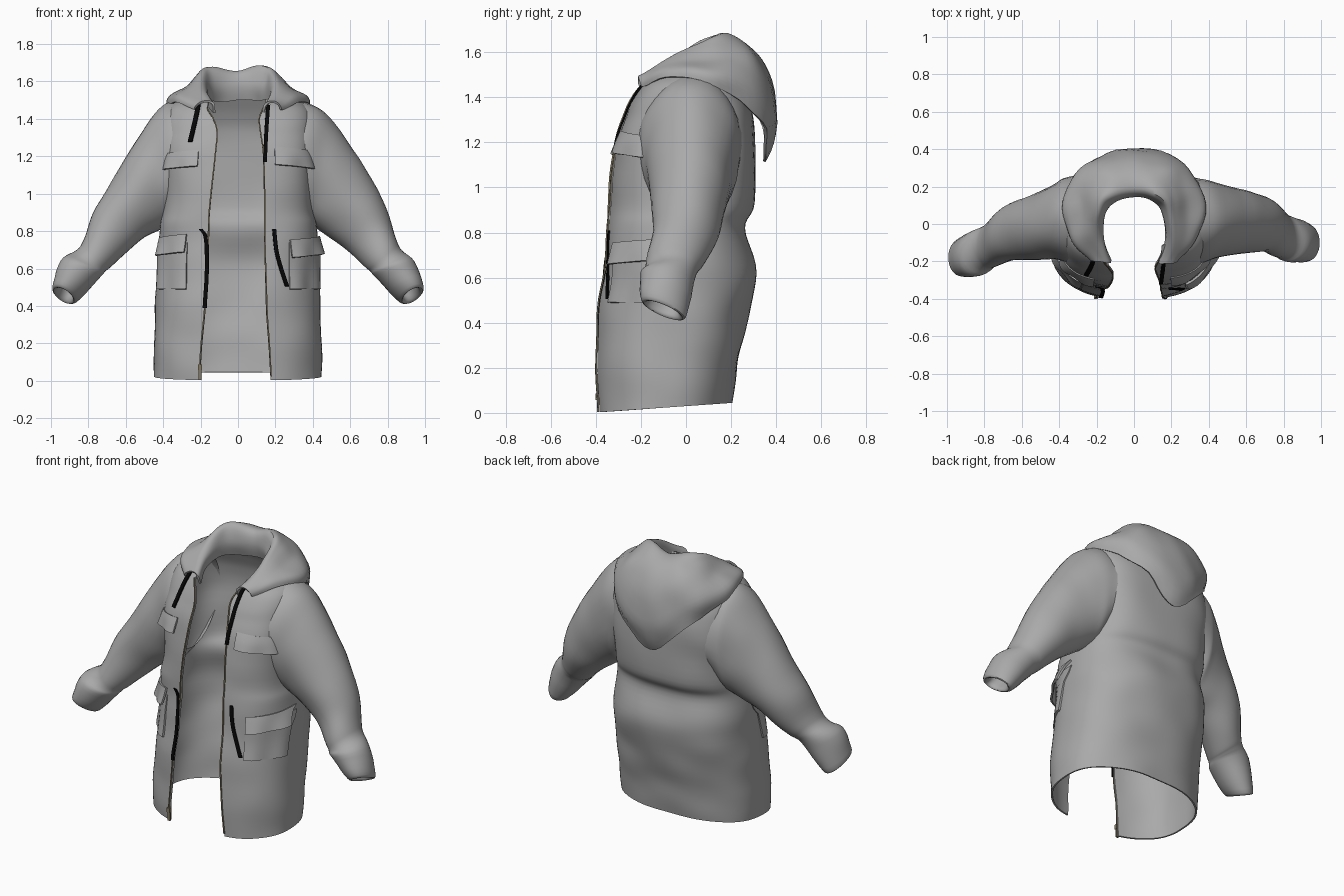
import bpy, bmesh, math
from mathutils import Vector, noise

if "Cube" in bpy.data.objects:
    bpy.data.objects.remove(bpy.data.objects["Cube"])


def material(name, col):
    m = bpy.data.materials.new(name)
    m.diffuse_color = (*col, 1)
    m.use_nodes = True
    m.node_tree.nodes["Principled BSDF"].inputs["Base Color"].default_value = m.diffuse_color
    return m


GREY = material("grey_cloth", (0.40, 0.40, 0.40))
BLACK = material("black_cord", (0.002, 0.002, 0.002))
BRASS = material("dull_brass", (0.22, 0.19, 0.12))


def catmull(pts, n):
    """Dense smooth list through the given vectors."""
    out = []
    for i in range(len(pts) - 1):
        a, b = pts[max(i - 1, 0)], pts[i]
        c, d = pts[i + 1], pts[min(i + 2, len(pts) - 1)]
        for k in range(n):
            t = k / n
            out.append(0.5 * (2 * b + (c - a) * t + (2 * a - 5 * b + 4 * c - d) * t * t
                              + (3 * b - a - 3 * c + d) * t ** 3))
    return out + [pts[-1]]


def sheet(name, rows, mat, thick=0.0, closed=False):
    """Grid surface from rows of points, optionally thickened inward."""
    bm = bmesh.new()
    grid = [[bm.verts.new(p) for p in r] for r in rows]
    for r0, r1 in zip(grid, grid[1:]):
        n = len(r0)
        for j in range(n if closed else n - 1):
            k = (j + 1) % n
            bm.faces.new((r0[j], r0[k], r1[k], r1[j]))
    me = bpy.data.meshes.new(name)
    bm.to_mesh(me)
    bm.free()
    me.materials.append(mat)
    ob = bpy.data.objects.new(name, me)
    bpy.context.collection.objects.link(ob)
    bpy.ops.object.select_all(action='DESELECT')
    ob.select_set(True)
    bpy.context.view_layer.objects.active = ob
    if thick:
        md = ob.modifiers.new("thickness", 'SOLIDIFY')
        md.thickness, md.offset = thick, -1
        bpy.ops.object.modifier_apply(modifier=md.name)
    bpy.ops.object.shade_smooth_by_angle(angle=math.radians(40))
    return ob


# ---- Body shell: height, half width, front y, back y, left/right opening, tilt
BODY = [
    (0.03, 0.450, -0.395, 0.205, 0.200, 0.175, 0.07),
    (0.20, 0.452, -0.405, 0.230, 0.195, 0.165, 0.04),
    (0.40, 0.440, -0.395, 0.270, 0.172, 0.150, 0.00),
    (0.62, 0.435, -0.370, 0.312, 0.160, 0.145, 0.00),
    (0.82, 0.420, -0.350, 0.262, 0.155, 0.140, 0.00),
    (0.93, 0.405, -0.340, 0.300, 0.148, 0.140, 0.00),
    (1.20, 0.400, -0.310, 0.310, 0.120, 0.135, 0.00),
    (1.33, 0.405, -0.265, 0.295, 0.110, 0.118, 0.00),
    (1.41, 0.395, -0.230, 0.260, 0.130, 0.112, 0.04),
    (1.47, 0.360, -0.200, 0.225, 0.160, 0.130, 0.10),
    (1.51, 0.290, -0.175, 0.195, 0.160, 0.145, 0.18),
    (1.535, 0.200, -0.155, 0.170, 0.155, 0.150, 0.25),
]
DENSE = catmull([Vector(r) for r in BODY], 6)


def boxiness(z):
    """Superellipse exponent: squarer around the chest than at hem and neck."""
    return 2.4 + 0.8 * max(0, 1 - abs(z - 1.2) / 0.6)


def profile(z):
    for a, b in zip(DENSE, DENSE[1:]):
        if z <= b[0]:
            return a.lerp(b, max(0, (z - a[0]) / (b[0] - a[0])))
    return DENSE[-1]


def angle_at(x, z):
    s = min(abs(x) / profile(z)[1], 1) ** (boxiness(z) / 2)
    return math.copysign(math.asin(s), x)


def body_point(a, z, off=0.0):
    """Point on the body; angle 0 is the front centre, growing toward +x."""
    _, w, f, b, _, _, tilt = profile(z)
    e = 2 / boxiness(z)

    def raw(t):
        s, c = math.sin(t), math.cos(t)
        return Vector((w * math.copysign(abs(s) ** e, s),
                       (f + b) / 2 - (b - f) / 2 * math.copysign(abs(c) ** e, c), 0))
    p, t = raw(a), (raw(a + 0.02) - raw(a - 0.02)).normalized()
    fold = 0.010 * noise.noise(Vector((p.x * 4, p.y * 4, z * 6)))
    p += Vector((t.y, -t.x, 0)) * (off + fold)
    p.z = z + tilt * p.y
    return p


rows = []
for d in DENSE:
    z = d[0]
    a0, a1 = angle_at(d[5], z), 2 * math.pi + angle_at(-d[4], z)
    rows.append([body_point(a0 + (a1 - a0) * j / 80, z) for j in range(81)])
sheet("coat_body", rows, GREY, 0.010)

# ---- Sleeves: outer x,z / inner x,z / centre y / y radius
SLEEVE = [
    (0.28, 1.490, 0.33, 0.90, 0.02, 0.235),
    (0.385, 1.485, 0.375, 0.84, 0.02, 0.222),
    (0.49, 1.405, 0.42, 0.81, 0.02, 0.197),
    (0.65, 1.185, 0.50, 0.765, 0.015, 0.172),
    (0.79, 0.925, 0.59, 0.69, 0.00, 0.147),
    (0.845, 0.760, 0.68, 0.605, -0.045, 0.128),
    (0.875, 0.700, 0.705, 0.585, -0.062, 0.120),
    (0.945, 0.640, 0.735, 0.550, -0.085, 0.122),
    (0.993, 0.500, 0.855, 0.435, -0.10, 0.100),
    (0.965, 0.490, 0.880, 0.450, -0.10, 0.070),
    (0.930, 0.570, 0.820, 0.530, -0.09, 0.060),
]
for side, s in (("right", 1), ("left", -1)):
    rows = []
    for i, (ox, oz, ix, iz, yc, ry) in enumerate(catmull([Vector(r) for r in SLEEVE], 5)):
        tilt = 0.4 * min(1, max(0, (i - 32) / 8))
        if s < 0:
            yc -= 0.08 * max(0, (ox - 0.4) / 0.6)
            if i < 36:
                ox -= 0.045 * max(0, math.sin(math.pi * (ox - 0.38) / 0.55))
        ring = []
        mid = Vector((s * (ox + ix) / 2, yc, (oz + iz) / 2))
        for j in range(32):
            t = 2 * math.pi * j / 32
            c, q = math.cos(t), math.sin(t)
            p = mid + Vector((s * c * (ox - ix) / 2, q * ry,
                              c * (oz - iz) / 2 - tilt * q * ry))
            fold = 0.05 * noise.noise(p * 6) if i < 38 else 0
            ring.append(mid + (p - mid) * (1 + fold))
        rows.append(ring if s > 0 else ring[::-1])
    sheet(side + "_sleeve", rows, GREY, 0, True)

# ---- Lowered hood: columns from front collar to back centre
# each column runs neck, collar top, dip, rear rim, shoulder, drape, lower edge
HOOD = [
    [(.135, -.20, 1.43), (.140, -.215, 1.470), (.155, -.21, 1.485), (.175, -.205, 1.49),
     (.20, -.205, 1.485), (.22, -.20, 1.47), (.225, -.195, 1.455)],
    [(.170, -.09, 1.48), (.175, -.09, 1.53), (.20, -.08, 1.555), (.225, -.075, 1.555),
     (.27, -.075, 1.535), (.32, -.07, 1.515), (.335, -.06, 1.49)],
    [(.165, .06, 1.50), (.165, .06, 1.57), (.18, .09, 1.645), (.21, .11, 1.625),
     (.275, .12, 1.565), (.36, .11, 1.51), (.365, .12, 1.45)],
    [(.105, .15, 1.50), (.105, .13, 1.58), (.12, .16, 1.672), (.145, .24, 1.625),
     (.21, .285, 1.55), (.26, .31, 1.44), (.225, .325, 1.30)],
    [(.0, .175, 1.50), (.0, .155, 1.58), (.0, .19, 1.65), (.0, .28, 1.605),
     (.0, .355, 1.50), (.0, .398, 1.28), (.0, .345, 1.12)],
]
cols = [[Vector(p) for p in c] for c in HOOD]
cols += [[Vector((-p.x, p.y, p.z)) for p in c] for c in cols[-2::-1]]
cols = [catmull(c, 5) for c in cols]
lines = [catmull([c[i] for c in cols], 6) for i in range(len(cols[0]))]
lines = [[p + 0.014 * noise.noise_vector(p * 7) for p in l] for l in lines]
sheet("hood", lines, GREY, 0.012)


# ---- Pockets laid over the body, each piece following its curve
def patch(name, x0, x1, z_top, z_bot, off_top, off_bot, thick, slant=0.0):
    rows = []
    for i in range(7):
        u = i / 6
        row = []
        for j in range(13):
            v = j / 12
            z = z_top + (z_bot - z_top) * u + slant * (v - 0.5)
            a = angle_at(x0, z) * (1 - v) + angle_at(x1, z) * v
            ripple = 0.007 * u * math.sin(v * 9)
            row.append(body_point(a, z, off_top + (off_bot - off_top) * u + ripple))
        rows.append(row[::-1])
    sheet(name, rows, GREY, thick)


patch("right_chest_flap", 0.195, 0.385, 1.24, 1.145, 0.006, 0.028, 0.012, -0.025)
patch("left_chest_flap", -0.375, -0.21, 1.225, 1.14, 0.006, 0.030, 0.012, 0.02)
patch("right_hip_flap", 0.275, 0.425, 0.765, 0.67, 0.012, 0.036, 0.012, 0.02)
patch("left_hip_flap", -0.415, -0.275, 0.775, 0.68, 0.012, 0.034, 0.012, 0.02)
for side, s in (("right", 1), ("left", -1)):
    a, b = sorted((s * 0.272, s * 0.43))
    patch(side + "_hip_pocket", a, b, 0.74, 0.49, 0.005, 0.010, 0.015)


# ---- Narrow strips: black cords and zip tapes
def strip(name, path, width, off, mat, thick):
    rows = []
    for p in catmull([Vector((x, z, 0)) for x, z in path], 8):
        rows.append([body_point(angle_at(p.x + d, p.y), p.y, off)
                     for d in (width / 2, 0, -width / 2)])
    sheet(name, rows, mat, thick)


strip("left_collar_cord", [(-.205, 1.525), (-.225, 1.41), (-.252, 1.28)], .022, .014, BLACK, .009)
strip("right_collar_cord", [(.160, 1.505), (.152, 1.36), (.143, 1.17)], .020, .014, BLACK, .009)
strip("left_waist_cord", [(-.198, .81), (-.172, .76), (-.165, .60), (-.175, .39)],
      .020, .010, BLACK, .007)
strip("right_waist_cord", [(.192, .81), (.203, .70), (.228, .60), (.258, .505)],
      .020, .010, BLACK, .007)
for side, s, col in (("left", -1, 4), ("right", 1, 5)):
    path = [(s * (d[col] + 0.002), d[0]) for d in DENSE[1:56:3]]
    strip(side + "_zip", path, 0.007, 0.003, BRASS, 0.006)

# ---- Zip slider and pull tab near the hem
for name, z, size in (("zip_slider", 0.095, (0.020, 0.018, 0.028)),
                      ("zip_pull", 0.060, (0.018, 0.010, 0.060))):
    p = body_point(angle_at(-0.200, z), z, 0.006)
    bpy.ops.mesh.primitive_cube_add(size=1, location=p)
    ob = bpy.context.object
    ob.name, ob.scale = name, size
    ob.data.materials.append(BRASS)
